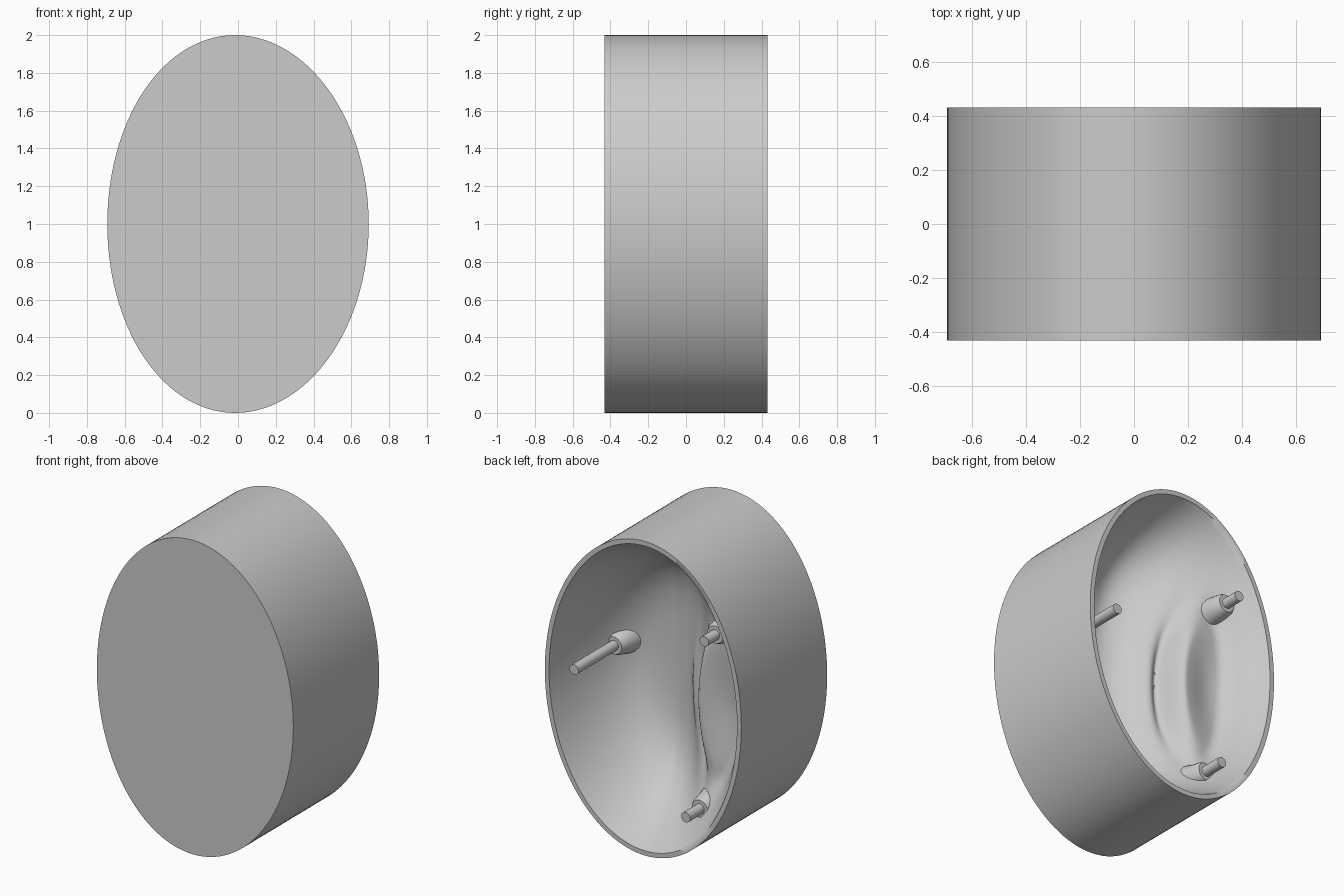
import bpy, bmesh, math

if "Cube" in bpy.data.objects:
    bpy.data.objects.remove(bpy.data.objects["Cube"])

A, B, D, WALL = 0.692, 1.0, 0.432, 0.03   # outline half axes, half depth, rim width
N, RINGS = 120, 54


def smooth(lo, hi, v):
    t = max(0.0, min(1.0, (v - lo) / (hi - lo)))
    return t * t * (3 - 2 * t)


def oval(t, a, b):
    # ellipse with its apexes leaning slightly to the left
    return a * math.cos(t) - 0.015 * math.sin(t) ** 2 * b, 1 + b * math.sin(t)


def cavity(x, z, r):
    # deep bowl on the right, higher shelf on the left, walls rising to the rim
    base = 0.15 - 0.30 * smooth(-0.38, 0.17, x)
    y = base + (D - base) * r ** 5
    # rounded swell and crease running along the pad
    arc = x + 0.25 * (z - 0.95) ** 2
    fade = math.exp(-((z - 0.95) / 0.38) ** 2)
    y += fade * (0.05 * math.exp(-((arc + 0.07) / 0.07) ** 2)
                 - 0.05 * math.exp(-((arc + 0.16) / 0.04) ** 2))
    # raised oval pad with a shallow dish
    e = math.hypot((x + 0.42) / 0.25, (z - 0.95) / 0.56)
    pad = 0.19 - 0.03 * (1 - smooth(0.0, 0.8, e))
    k = (1 - smooth(0.75, 1.15, e)) * (1 - smooth(0.72, 0.92, r))
    return y + (pad - y) * k


def finish(bm, name, angle=35):
    bmesh.ops.recalc_face_normals(bm, faces=bm.faces)
    me = bpy.data.meshes.new(name)
    bm.to_mesh(me)
    bm.free()
    ob = bpy.data.objects.new(name, me)
    bpy.context.collection.objects.link(ob)
    bpy.ops.object.select_all(action='DESELECT')
    ob.select_set(True)
    bpy.context.view_layer.objects.active = ob
    bpy.ops.object.shade_smooth_by_angle(angle=math.radians(angle))
    return ob


def bridge(bm, p, q):
    for i in range(len(p)):
        j = (i + 1) % len(p)
        bm.faces.new((p[i], p[j], q[j], q[i]))


# oval shell: flat front, side wall, rim and sculpted cavity
bm = bmesh.new()
angles = [2 * math.pi * i / N for i in range(N)]
loops = []
for y in (-D, D):
    loops.append([bm.verts.new((x, y, z)) for x, z in (oval(t, A, B) for t in angles)])
for k in range(RINGS, 0, -1):
    r = k / RINGS
    ring = []
    for t in angles:
        x, z = oval(t, (A - WALL) * r, (B - WALL) * r)
        ring.append(bm.verts.new((x, cavity(x, z, r), z)))
    loops.append(ring)
bm.faces.new(loops[0])
for p, q in zip(loops, loops[1:]):
    bridge(bm, p, q)
centre = bm.verts.new((0, cavity(0, 1, 0), 1))
for i in range(N):
    bm.faces.new((loops[-1][i], loops[-1][(i + 1) % N], centre))
finish(bm, "oval_shell", 60)


# turned parts along y from a (radius, y) profile
def turned(name, x, z, profile, sides=24):
    bm = bmesh.new()
    rings = [[bm.verts.new((x + r * math.cos(2 * math.pi * i / sides), y,
                            z + r * math.sin(2 * math.pi * i / sides)))
              for i in range(sides)] for r, y in profile]
    for p, q in zip(rings, rings[1:]):
        bridge(bm, p, q)
    bm.faces.new(rings[0])
    bm.faces.new(rings[-1])
    return finish(bm, name)


# locating pins standing on flared bosses: x, z, surface y, boss face y
pins = {"side": (0.487, 1.05, -0.06, 0.03),
        "upper": (-0.43, 1.475, 0.20, 0.32),
        "lower": (-0.30, 0.32, 0.18, 0.29)}
for label, (x, z, base, face) in pins.items():
    turned(label + "_boss", x, z, [(0.10, base - 0.08), (0.09, base - 0.02), (0.076, base + 0.03),
                                   (0.066, face - 0.02), (0.055, face), (0.04, face)])
    turned(label + "_pin", x, z, [(0.032, face - 0.03), (0.032, D)])
